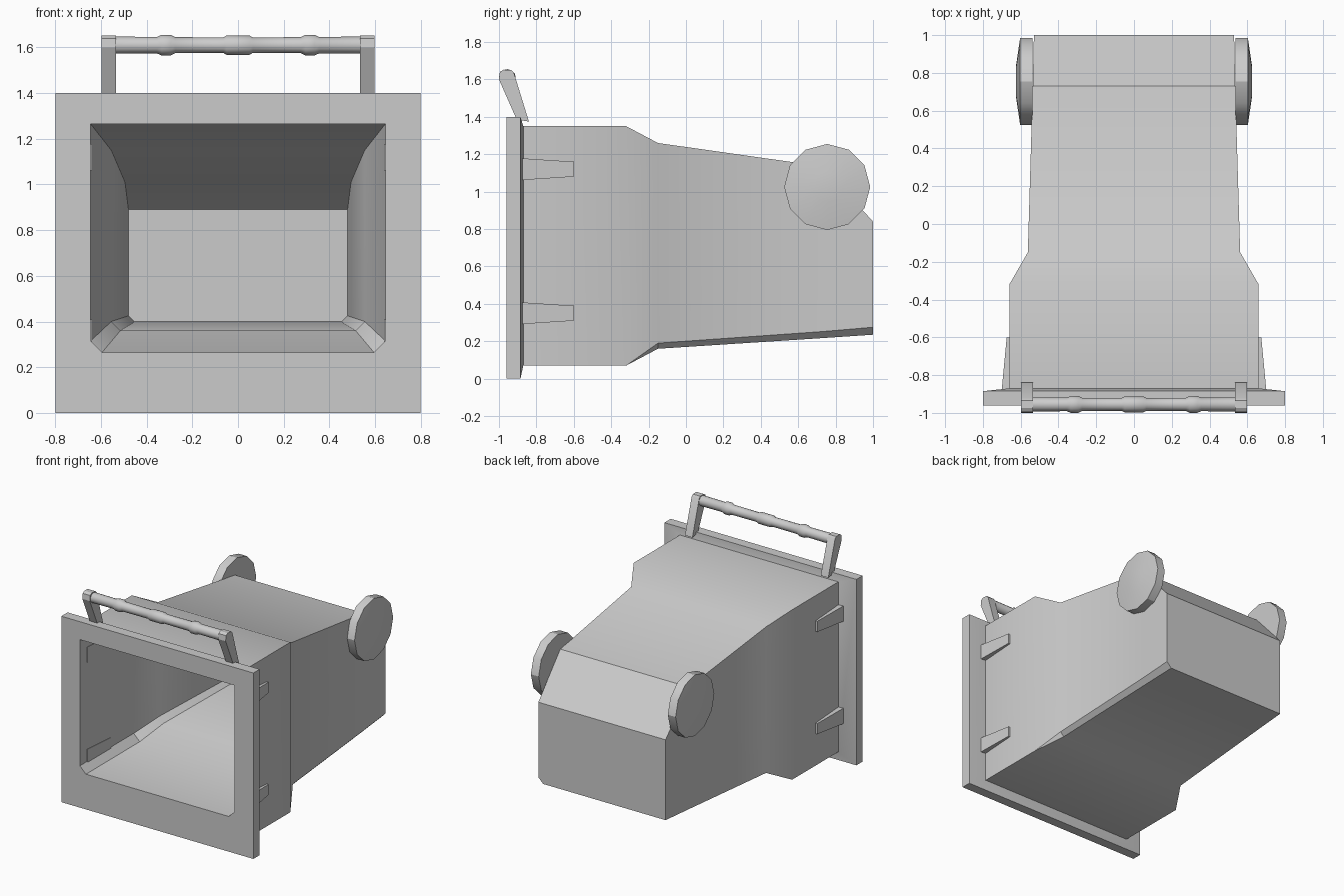
import bpy, bmesh, math
from mathutils import Vector

if "Cube" in bpy.data.objects:
    bpy.data.objects.remove(bpy.data.objects["Cube"])


def finish(name, rings, angle=30):
    """Skin a list of equal-length point rings and cap both ends."""
    bm = bmesh.new()
    vs = [[bm.verts.new(p) for p in r] for r in rings]
    n = len(vs[0])
    for a, b in zip(vs, vs[1:]):
        for i in range(n):
            j = (i + 1) % n
            bm.faces.new((a[i], a[j], b[j], b[i]))
    bm.faces.new(vs[0])
    bm.faces.new(list(reversed(vs[-1])))
    bmesh.ops.remove_doubles(bm, verts=bm.verts, dist=0.0005)
    bmesh.ops.recalc_face_normals(bm, faces=bm.faces)
    me = bpy.data.meshes.new(name)
    bm.to_mesh(me)
    bm.free()
    ob = bpy.data.objects.new(name, me)
    bpy.context.collection.objects.link(ob)
    bpy.ops.object.select_all(action='DESELECT')
    ob.select_set(True)
    bpy.context.view_layer.objects.active = ob
    bpy.ops.object.shade_smooth_by_angle(angle=math.radians(angle))
    return ob


def section(y, w, z0, z1, cl=0.0, cr=0.0, y_top=None):
    """Rectangular bin section with optional chamfered lower corners."""
    yt = y if y_top is None else y_top
    return [(-w, yt, z1), (-w, y, z0 + cl), (-w + cl, y, z0),
            (w - cr, y, z0), (w, y, z0 + cr), (w, yt, z1)]


def lathe_x(stations, y, z, sides, side=1):
    """Rings of revolution about an x-parallel axis; stations are (x, radius)."""
    return [[(side * x, y + r * math.sin(2 * math.pi * i / sides),
              z + r * math.cos(2 * math.pi * i / sides)) for i in range(sides)]
            for x, r in stations]


# Bin shell: inner cavity, front flange, then outer body in one skin
finish("bin_shell", [
    section(0.94, 0.48, 0.40, 0.89, 0.025, 0.025),
    section(0.72, 0.495, 0.39, 1.01, 0.03, 0.03),
    section(-0.15, 0.555, 0.36, 1.15, 0.04, 0.04),
    section(-0.32, 0.645, 0.265, 1.265, 0.05, 0.05),
    section(-0.96, 0.645, 0.265, 1.265, 0.05, 0.05),
    section(-0.96, 0.80, 0.0, 1.40),
    section(-0.885, 0.80, 0.0, 1.40),
    section(-0.87, 0.66, 0.07, 1.35),
    section(-0.32, 0.66, 0.07, 1.35),
    section(-0.15, 0.562, 0.16, 1.26, 0, 0.03),
    section(0.73, 0.536, 0.217, 1.135, 0, 0.035),
    section(1.0, 0.53, 0.235, 0.84, 0, 0.04),
], 35)

for s, side in ((-1, "left"), (1, "right")):
    # Side ribs behind the flange
    for zc, level in ((0.35, "lower"), (1.12, "upper")):
        finish(f"rib_{level}_{side}", [
            [(s * 0.64, y, zc - h), (s * x, y, zc - h),
             (s * x, y, zc + h), (s * 0.64, y, zc + h)]
            for y, x, h in ((-0.875, 0.70, 0.058), (-0.60, 0.674, 0.04))])

    # Twelve-sided wheels with a shallow outer dome
    finish(f"wheel_{side}", lathe_x(
        [(0.538, 0.23), (0.603, 0.23), (0.625, 0.08)], 0.755, 1.025, 12, s))

    # Slanted handle arms
    arm = [(-1.0, 1.60), (-0.995, 1.64), (-0.975, 1.652), (-0.935, 1.65),
           (-0.92, 1.635), (-0.84, 1.375), (-0.905, 1.385)]
    finish(f"handle_arm_{side}",
           [[(s * x, y, z) for y, z in arm] for x in (0.535, 0.597)])

# Handle bar with three raised grip rings
half = [(0.05, 0.042), (0.065, 0.034), (0.275, 0.035), (0.295, 0.045),
        (0.335, 0.045), (0.355, 0.036), (0.59, 0.038)]
finish("handle_bar", lathe_x(
    [(-x, r) for x, r in reversed(half)] + half, -0.955, 1.61, 12), 50)
